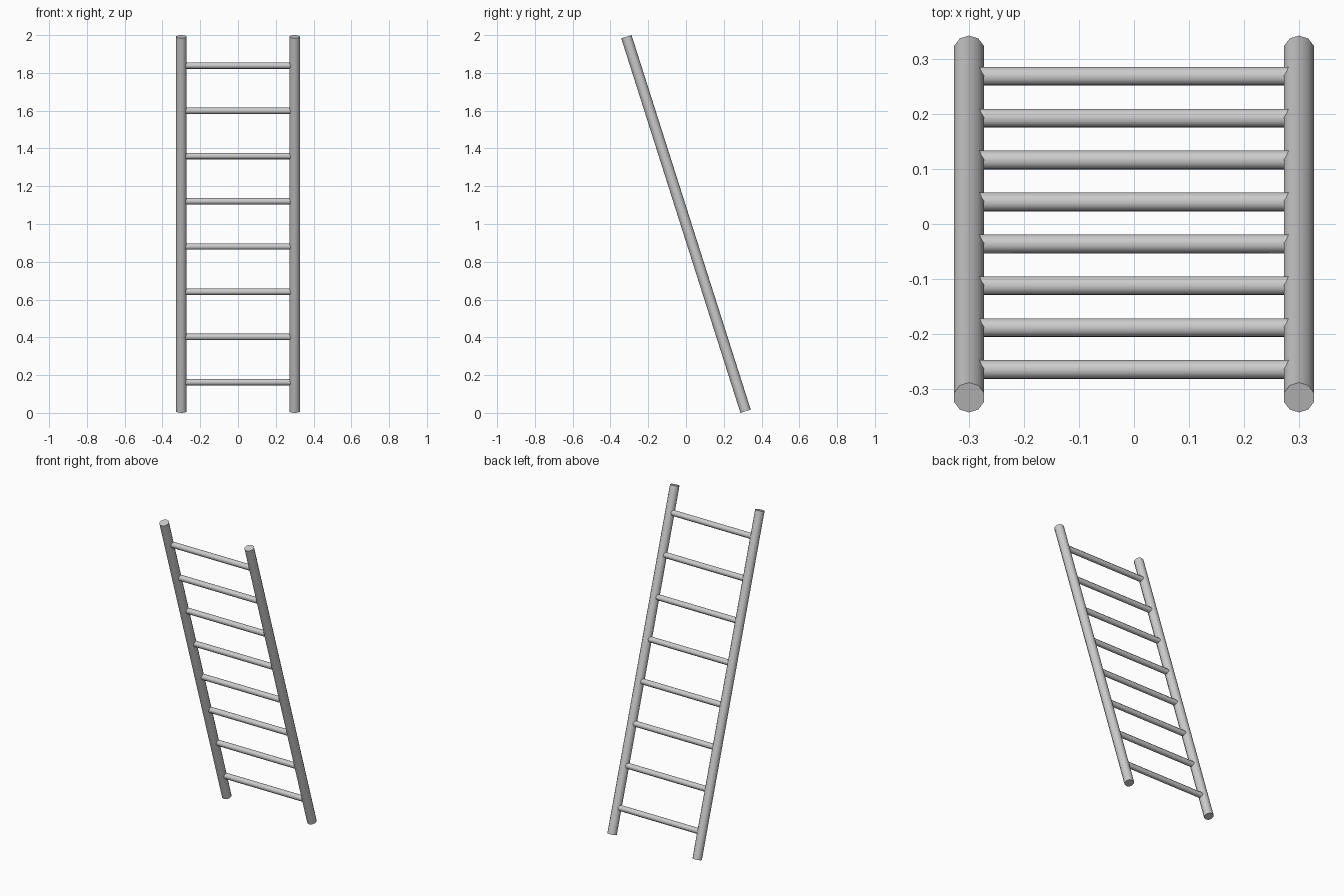
import bpy, math
from mathutils import Matrix, Vector

if "Cube" in bpy.data.objects:
    bpy.data.objects.remove(bpy.data.objects["Cube"])

TILT = math.radians(17.65)      # ladder leans towards the front at the top
LENGTH = 2.081
LEAN = Matrix.Translation((0, 0, 1)) @ Matrix.Rotation(TILT, 4, 'X')


def rod(name, sides, radius, length, offset, turn=Matrix.Identity(4)):
    """Smooth rod placed in the leaning plane of the ladder."""
    bpy.ops.mesh.primitive_cylinder_add(vertices=sides, radius=radius, depth=length)
    ob = bpy.context.object
    ob.name = name
    bpy.ops.object.shade_smooth_by_angle(angle=math.radians(60))
    ob.matrix_world = LEAN @ Matrix.Translation(Vector(offset)) @ turn
    return ob


# Side rails
for side, x in (("left", -0.3), ("right", 0.3)):
    rod(f"{side}_rail", 10, 0.0285, LENGTH, (x, 0, 0))

# Eight evenly spaced rungs running into the rails
across = Matrix.Rotation(math.pi / 2, 4, 'Y')
for i in range(8):
    rod(f"rung_{i + 1}", 8, 0.018, 0.6, (0, 0.002, (i - 3.5) * 0.2513), across)
